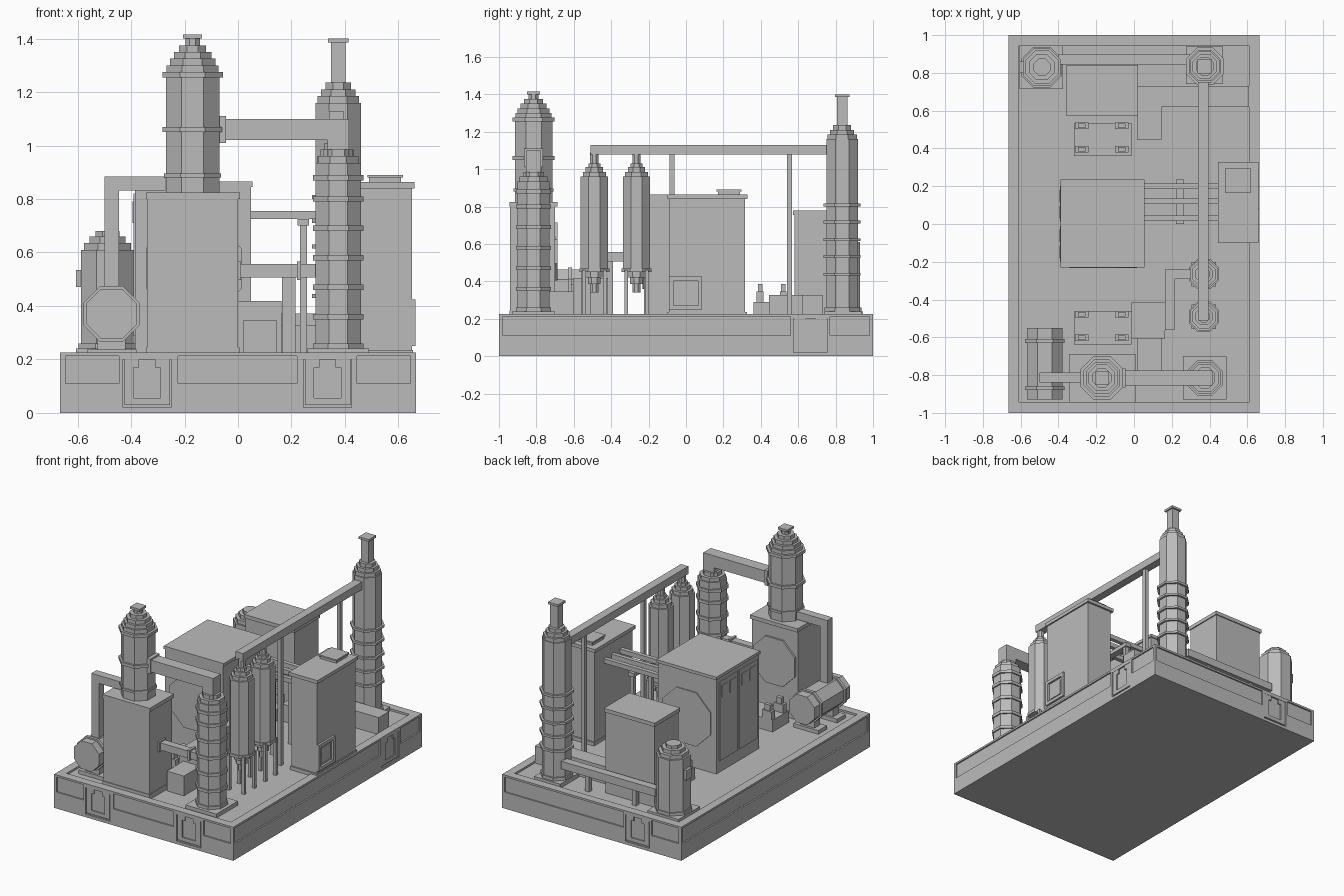
import bpy, bmesh, math
from mathutils import Matrix

grey = bpy.data.materials.new("plant_grey")
grey.diffuse_color = (0.5, 0.5, 0.5, 1)


def finish(name, bm, mat=grey):
    me = bpy.data.meshes.new(name)
    bmesh.ops.recalc_face_normals(bm, faces=bm.faces[:])
    bm.to_mesh(me)
    bm.free()
    me.materials.append(mat)
    ob = bpy.data.objects.new(name, me)
    bpy.context.collection.objects.link(ob)
    return ob


def boxes(name, *items):
    """One object made of boxes given as (x0, x1, y0, y1, z0, z1)."""
    bm = bmesh.new()
    for x0, x1, y0, y1, z0, z1 in items:
        m = Matrix.Translation(((x0 + x1) / 2, (y0 + y1) / 2, (z0 + z1) / 2))
        m = m @ Matrix.Diagonal((x1 - x0, y1 - y0, z1 - z0, 1))
        bmesh.ops.create_cube(bm, size=1, matrix=m)
    return finish(name, bm)


def tiers(name, centre, levels, along_y=False):
    """Stacked octagonal drums (flat radius, start, end)."""
    bm = bmesh.new()
    turn = Matrix.Rotation(math.pi / 2, 4, 'X') if along_y else Matrix()
    base = Matrix.Translation(centre) @ turn
    for r, a, b in levels:
        R = r / math.cos(math.pi / 8)
        m = base @ Matrix.Translation((0, 0, (a + b) / 2)) @ Matrix.Rotation(math.pi / 8, 4, 'Z')
        bmesh.ops.create_cone(bm, cap_ends=True, segments=8, radius1=R, radius2=R,
                              depth=b - a, matrix=m)
    return finish(name, bm)


def cut(ob, cutter):
    cutter.hide_render = True
    cutter.hide_set(True)
    mod = ob.modifiers.new("cut", 'BOOLEAN')
    mod.operation = 'DIFFERENCE'
    mod.solver = 'EXACT'
    mod.object = cutter


# --- Skid base with recessed deck and side panels ---
X, Y, D = 0.665, 1.0, 0.01
base = boxes("skid_base", (-X, X, -Y, Y, 0, 0.225))
F = 0.212


def side_box(side, a, b, z0, z1, d0=-0.05, d1=D):
    """Box on one side of the base, from d0 outside to d1 inside."""
    if side == 'front':
        return (a, b, -Y + d0, -Y + d1, z0, z1)
    if side == 'back':
        return (a, b, Y - d1, Y - d0, z0, z1)
    if side == 'right':
        return (X - d1, X - d0, a, b, z0, z1)
    return (-X + d0, -X + d1, a, b, z0, z1)


brackets = [('front', -0.34), ('front', 0.335), ('right', 0.665), ('back', -0.34)]
panels = [('front', -0.645, -0.445), ('front', -0.225, 0.22), ('front', 0.445, 0.645),
          ('right', -0.98, 0.56), ('right', 0.77, 0.98),
          ('back', -0.645, -0.445), ('back', -0.235, 0.645), ('left', -0.98, 0.98)]
cuts = [(-0.61, 0.61, -0.945, 0.945, F, 0.3)]
cuts += [side_box(s, a, b, 0.11, 0.212) for s, a, b in panels]
cuts += [side_box(s, c - 0.09, c + 0.09, 0.02, 0.2) for s, c in brackets]
cut(base, boxes("base_cutter", *cuts))

# Hook-shaped lifting brackets
hooks = []
for s, c in brackets:
    for a, b, z0, z1 in ((-0.085, -0.05, 0.03, 0.2), (0.05, 0.085, 0.03, 0.2),
                         (-0.05, 0.05, 0.03, 0.055), (-0.05, -0.03, 0.17, 0.2),
                         (0.03, 0.05, 0.17, 0.2)):
        hooks.append(side_box(s, c + a, c + b, z0, z1, 0.002, D + 0.002))
boxes("lifting_brackets", *hooks)

# --- Front furnace house and tower ---
boxes("furnace_house", (-0.34, 0.0, -0.94, -0.70, F, 0.80),
      (-0.345, 0.007, -0.945, -0.688, 0.80, 0.825), (-0.345, 0.005, -0.945, -0.69, F, 0.245))
tiers("furnace_hatch", (-0.17, -0.70, 0.56), [(0.155, -0.012, 0.0)], True)
tiers("furnace_tower", (-0.17, -0.815, 0),
      [(0.10, 0.82, 1.26), (0.107, 0.88, 0.895), (0.113, 1.05, 1.07), (0.113, 1.255, 1.275),
       (0.097, 1.275, 1.30), (0.085, 1.30, 1.325), (0.07, 1.325, 1.35),
       (0.05, 1.35, 1.375), (0.027, 1.375, 1.40)])
boxes("tower_cap", (-0.205, -0.135, -0.85, -0.78, 1.40, 1.415))

# Duct from tower to front column
boxes("tower_duct", (-0.08, 0.415, -0.855, -0.775, 1.02, 1.10),
      (0.335, 0.415, -0.855, -0.775, 0.96, 1.10), (-0.07, -0.045, -0.865, -0.765, 1.01, 1.11))

# --- Banded columns on square pads ---
boxes("column_pads", (0.26, 0.49, -0.93, -0.70, F, 0.24), (0.275, 0.47, 0.74, 0.94, F, 0.24),
      (-0.605, -0.375, 0.715, 0.945, F, 0.24))
tiers("front_column", (0.375, -0.815, 0),
      [(0.085, 0.24, 0.935), (0.075, 0.935, 0.96), (0.055, 0.96, 0.985)]
      + [(0.094, z, z + 0.02) for z in (0.24, 0.35, 0.46, 0.57, 0.68, 0.79, 0.87)])
tiers("rear_column", (0.375, 0.835, 0),
      [(0.085, 0.24, 1.16), (0.078, 1.16, 1.185), (0.064, 1.185, 1.21), (0.048, 1.21, 1.235)]
      + [(0.099, z, z + 0.015) for z in (0.43, 0.525, 0.615, 0.71, 0.80)]
      + [(0.094, 0.24, 0.26)])
boxes("rear_stack", (0.347, 0.403, 0.807, 0.863, 1.23, 1.385),
      (0.337, 0.413, 0.797, 0.873, 1.385, 1.40))

# --- Overhead header pipe with posts ---
boxes("header_pipe", (0.34, 0.395, -0.51, 0.76, 1.078, 1.13))
boxes("header_posts", *[(0.355, 0.38, y, y + 0.026, F, 1.08) for y in (-0.087, 0.54)])

# --- Pair of hanging vessels on legs ---
for i, y in enumerate((-0.49, -0.265)):
    tiers(f"hanging_vessel_{i + 1}", (0.37, y, 0),
          [(0.073, 0.46, 0.96), (0.08, 0.45, 0.468), (0.062, 0.96, 0.985), (0.046, 0.985, 1.01),
           (0.032, 1.01, 1.03), (0.022, 1.03, 1.09), (0.048, 0.42, 0.45),
           (0.034, 0.385, 0.42), (0.022, 0.34, 0.385)])
    boxes(f"vessel_legs_{i + 1}", *[(0.37 + sx - 0.01, 0.37 + sx + 0.01, y + sy - 0.01,
          y + sy + 0.01, F, 0.46) for sx in (-0.055, 0.055) for sy in (-0.055, 0.055)])

# --- Main housing with hatches and doors ---
boxes("main_housing", (-0.385, 0.048, -0.225, 0.228, F, 0.845),
      (-0.39, 0.055, -0.23, 0.235, 0.845, 0.865))
for i, y in enumerate((-0.225, 0.235)):
    tiers(f"main_hatch_{i + 1}", (-0.165, y, 0.54), [(0.18, 0.0, 0.008)], True)
doors = []
for a, b in ((-0.2, -0.01), (0.01, 0.2)):
    doors += [(-0.391, -0.384, a, b, 0.29, 0.82)]
    for c in (a + 0.02, a + 0.105):
        doors += [(-0.395, -0.39, c, c + 0.065, 0.71, 0.79)]
boxes("main_doors", *doors)

# --- Tall cabinet on the right with roof vent and access panel ---
boxes("tall_cabinet", (0.46, 0.65, -0.09, 0.315, F, 0.84),
      (0.445, 0.66, -0.10, 0.328, 0.84, 0.863), (0.455, 0.655, -0.1, 0.325, F, 0.235))
boxes("cabinet_vent", (0.49, 0.61, 0.17, 0.29, 0.86, 0.88), (0.485, 0.617, 0.163, 0.297, 0.88, 0.89))
boxes("access_panel", (0.645, 0.664, -0.09, -0.068, 0.25, 0.425), (0.645, 0.664, 0.063, 0.085, 0.25, 0.425),
      (0.645, 0.664, -0.07, 0.065, 0.25, 0.272), (0.645, 0.664, -0.07, 0.065, 0.403, 0.425),
      (0.645, 0.655, -0.05, 0.045, 0.285, 0.39))

# Pipe bundle between housing and cabinet
boxes("pipe_bundle", *[(0.04, 0.47, y - 0.014, y + 0.014, 0.725, 0.755) for y in (0.03, 0.12, 0.2)])
boxes("bundle_rack", (0.222, 0.265, 0.0, 0.235, 0.70, 0.726),
      *[(0.232, 0.258, y, y + 0.025, F, 0.71) for y in (0.01, 0.2)])

# --- Flue and horizontal drum on the left ---
boxes("flue_pipe", (-0.5, -0.445, -0.84, -0.785, 0.44, 0.885),
      (-0.5, -0.26, -0.84, -0.785, 0.832, 0.885))
tiers("horizontal_drum", (-0.473, 0, 0.37),
      [(0.094, 0.55, 0.93), (0.104, 0.61, 0.63), (0.104, 0.86, 0.88)], True)
boxes("drum_feet", *[(-0.525, -0.42, y - 0.03, y + 0.03, F, 0.3) for y in (-0.84, -0.64)],
      *[(-0.565, -0.38, y - 0.045, y + 0.045, F, 0.237) for y in (-0.84, -0.64)])

# --- Rear left tank, rear housing and connecting pipe ---
tiers("rear_tank", (-0.488, 0.83, 0),
      [(0.1, 0.24, 0.61), (0.108, 0.24, 0.26), (0.088, 0.61, 0.635), (0.068, 0.635, 0.66), (0.045, 0.66, 0.68)])
boxes("tank_nozzle", (-0.606, -0.58, 0.80, 0.86, 0.47, 0.535))
boxes("rear_housing", (-0.35, 0.013, 0.58, 0.835, F, 0.755), (-0.357, 0.02, 0.572, 0.842, 0.755, 0.78))
boxes("rear_pipe", (-0.4, 0.3, 0.845, 0.898, 0.32, 0.372),
      *[(x, x + 0.03, 0.855, 0.885, F, 0.33) for x in (-0.25, 0.1)])
boxes("rear_low_ducts", (0.013, 0.61, 0.62, 0.73, F, 0.327), (0.015, 0.145, 0.445, 0.625, F, 0.327))

# --- Pumps and transfer pipes ---
boxes("front_pump", (0.018, 0.145, -0.78, -0.6, F, 0.345), (-0.012, 0.163, -0.605, -0.415, F, 0.418))
boxes("furnace_pipe", (-0.02, 0.3, -0.84, -0.79, 0.507, 0.556), (0.0, 0.012, -0.85, -0.78, 0.497, 0.566),
      (0.22, 0.235, -0.85, -0.78, 0.497, 0.566))
boxes("vessel_pipe", (0.165, 0.215, -0.56, -0.24, 0.507, 0.556), (0.165, 0.31, -0.29, -0.24, 0.507, 0.556),
      (0.178, 0.205, -0.42, -0.39, F, 0.51), (0.165, 0.215, -0.56, -0.51, F, 0.51))

# --- Valve skids, each with four stepped blocks ---
for i, y in enumerate((0.448, -0.55)):
    parts = [(-0.318, -0.012, y - 0.087, y + 0.087, F, 0.29)]
    for x in (-0.277, -0.065):
        for s in (-0.052, 0.072):
            parts += [(x - 0.035, x + 0.035, y + s - 0.018, y + s + 0.018, 0.28, 0.345),
                      (x - 0.02, x + 0.02, y + s - 0.012, y + s + 0.012, 0.34, 0.385)]
    boxes(f"valve_skid_{i + 1}", *parts)
